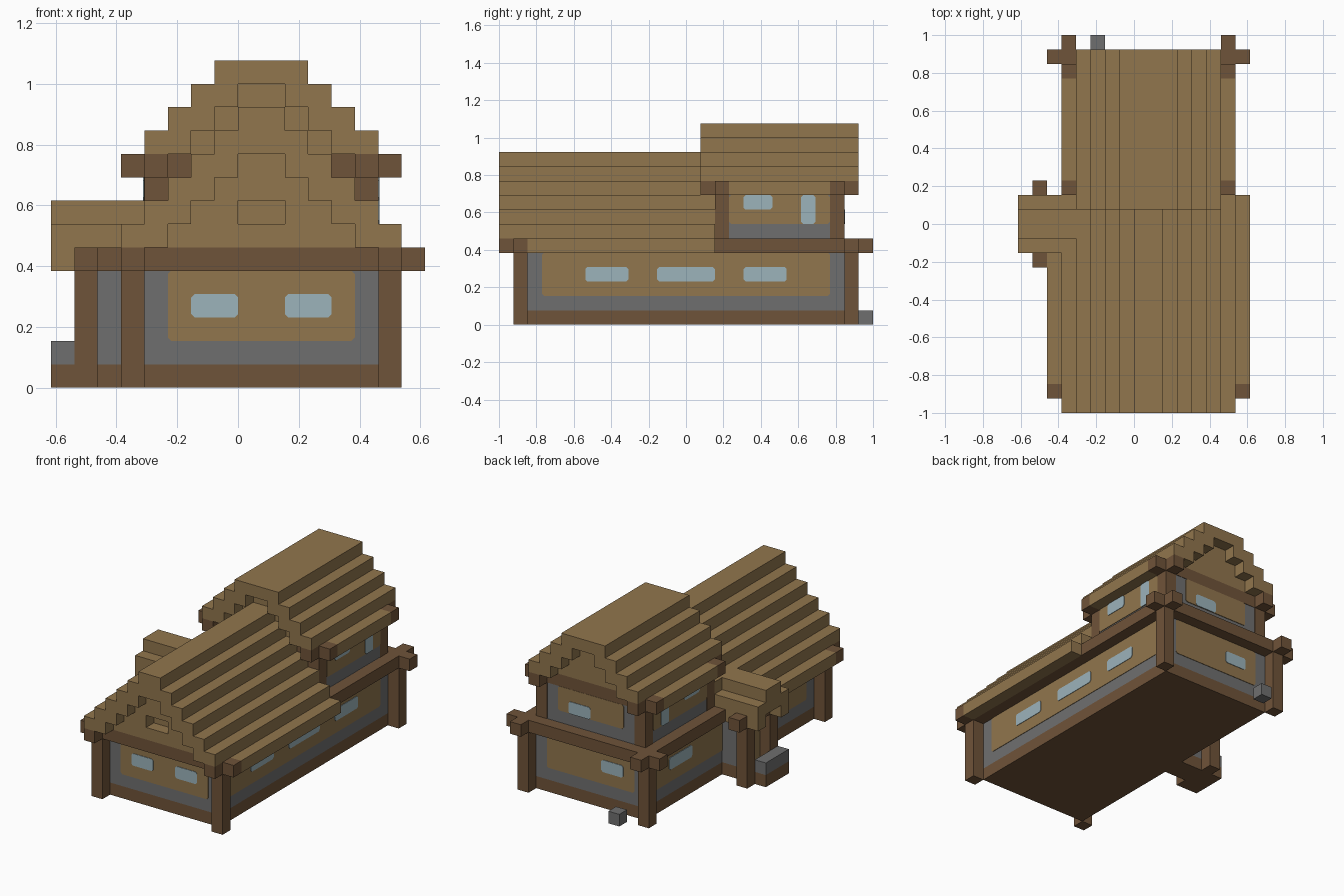
import bpy
import bmesh
from mathutils import Vector

if "Cube" in bpy.data.objects:
    bpy.data.objects.remove(bpy.data.objects["Cube"], do_unlink=True)

U = 1 / 13   # one block


def material(name, colour):
    m = bpy.data.materials.new(name)
    m.use_nodes = True
    m.diffuse_color = (*colour, 1)
    m.node_tree.nodes["Principled BSDF"].inputs["Base Color"].default_value = (*colour, 1)
    return m


tan = material("tan planks", (0.283, 0.18, 0.075))
brown = material("dark timber", (0.159, 0.087, 0.041))
stone = material("grey stone", (0.159, 0.159, 0.159))
glass = material("pale blue glass", (0.332, 0.452, 0.497))


def finish(name, bm, mat):
    bmesh.ops.recalc_face_normals(bm, faces=bm.faces)
    mesh = bpy.data.meshes.new(name)
    bm.to_mesh(mesh)
    bm.free()
    mesh.materials.append(mat)
    bpy.context.collection.objects.link(bpy.data.objects.new(name, mesh))


def blocks(name, mat, boxes):
    """One object from boxes given as (x range, y range, z range) in blocks."""
    bm = bmesh.new()
    for ranges in boxes:
        low, high = (Vector(p) * U for p in zip(*ranges))
        cube = bmesh.ops.create_cube(bm, size=1)
        for v in cube["verts"]:
            v.co = Vector([a + (b - a) * (c + 0.5) for a, b, c in zip(low, high, v.co)])
    finish(name, bm, mat)


def plate(name, mat, axis, at, side, z, thick):
    """Thin panel with clipped corners; axis is the wall normal, side the span along it."""
    c = 0.14
    (a, b), (p, q) = side, z
    outline = [(a + c, p), (b - c, p), (b, p + c), (b, q - c),
               (b - c, q), (a + c, q), (a, q - c), (a, p + c)]
    out = thick if at > 0 else -thick
    bm = bmesh.new()
    rings = []
    for depth in (at, at + out):
        rings.append([bm.verts.new(Vector((depth, s, h) if axis == "x" else (s, depth, h)) * U)
                      for s, h in outline])
    bm.faces.new(rings[0])
    bm.faces.new(rings[1])
    for i in range(len(outline)):
        j = (i + 1) % len(outline)
        bm.faces.new((rings[0][i], rings[0][j], rings[1][j], rings[1][i]))
    finish(name, bm, mat)


def roof_layers(centre, half, z, hole, along):
    """Two strips of a stepped roof, or one when there is no hole."""
    spans = [(centre - half, centre + half)]
    if hole > 0:
        spans = [(centre - half, centre - hole), (centre + hole, centre + half)]
    return [(s, along, (z, z + 1)) for s in spans]


# Lower storey
blocks("foundation", brown, [((-4, 6), (-11, 11), (0, 1))])
blocks("lower_walls", stone, [((-4, 6), (-11, 11), (1, 6))])
blocks("lower_posts", brown, [((x, x + 1), (y, y + 1), (0, 5)) for x in (-5, 6) for y in (-12, 11)])
blocks("lower_beams", brown,
       [((-6, 8), (y, y + 1), (5, 6)) for y in (-12, 11)] +
       [((x, x + 1), (-13, 13), (5, 6)) for x in (-5, 6)])
for at in (-11, 11):
    plate("lower_end_panel", tan, "y", at, (-3, 5), (2, 5), 0.04)
for at in (-4, 6):
    plate("lower_side_panel", tan, "x", at, (-10, 10), (2, 5), 0.04)

# Lower windows
for s in ((-2, 0), (2, 4)):
    plate("front_window", glass, "y", -11, s, (3, 4), 0.08)
plate("back_window", glass, "y", 11, (-2, 0), (3, 4), 0.08)
for s in ((-7, -4), (-2, 2), (4, 7)):
    plate("left_side_window", glass, "x", 6, s, (3, 4), 0.08)
for s in ((-7, -4), (5, 8)):
    plate("right_side_window", glass, "x", -4, s, (3, 4), 0.08)

# Main stepped roof with eaves
main = roof_layers(1, 7, 5, 6, (-11, 2))
for z in range(6, 12):
    main += roof_layers(1, 12 - z, z, 10 - z, (-13, 2))
blocks("main_roof", tan, main)

# Main gable with a square vent recess
gable = []
for z in range(6, 10):
    h = 10 - z
    gable.append(((1 - h, 1 + h), (-11, 2), (z, z + 1)))
    gable += roof_layers(1, h, z, 1 if z == 7 else 0, (-12, -11))
blocks("main_gable", tan, gable)

# Upper storey
INSET = 0.03
E, W, N, S = 6 - INSET, -4 + INSET, 11 - INSET, 2 + INSET
blocks("upper_walls", stone, [((W, E), (S, N), (6, 9.9))])
blocks("upper_posts", brown, [((x, x + 1), (y, y + 1), (6, 9)) for x in (-4, 5) for y in (2, 10)])
blocks("upper_beams", brown,
       [((-5, 7), (y, y + 1), (9, 10)) for y in (2, 10)] +
       [((x, x + 1), (1, 12), (9, 10)) for x in (-4, 5)])
for at in (W, E):
    plate("upper_side_panel", tan, "x", at, (3, 10), (7, 9), 0.05)
plate("upper_back_panel", tan, "y", N, (-2, 4), (7, 9), 0.05)

# Upper windows
for at in (W, E):
    plate("upper_side_window", glass, "x", at, (4, 6), (8, 9), 0.09)
    plate("upper_tall_window", glass, "x", at, (8, 9), (7, 9), 0.09)
plate("upper_back_window", glass, "y", N, (1, 3), (7, 8), 0.09)

# Upper stepped roof and gables
upper = roof_layers(1, 6, 9, 5, (3, 10))
for z in range(10, 14):
    upper += roof_layers(1, 15 - z, z, 13 - z, (1, 12))
blocks("upper_roof", tan, upper)
blocks("upper_gable", tan,
       [((z - 12, 14 - z), (2, 11), (z, z + 1)) for z in range(10, 13)])

# Side porch
blocks("porch_base", brown, [((-7, -4), (-1, 1), (0, 1)), ((-8, -7), (-2, 1), (0, 1))])
blocks("porch_walls", stone, [((-6, -4), (-1, 1), (1, 6))])
blocks("porch_posts", brown, [((-7, -6), (y, y + 1), (0, 5)) for y in (-2, 1)])
blocks("porch_beam", brown, [((-7, -6), (-3, 3), (5, 6))])
plate("porch_door", tan, "x", -6, (-1, 1), (1, 5), 0.05)
blocks("porch_step", stone, [((-8, -7), (-2, 1), (1, 2))])
blocks("porch_roof", tan,
       [((-8, -4), (-1, 1), (7, 8)), ((-8, -4), (-2, 2), (6, 7))] +
       [(x, y, (5, 6)) for x in ((-8, -7), (-6, -5)) for y in ((-2, -1), (1, 2))])

# Loose block behind the house
blocks("back_step", stone, [((-3, -2), (12, 13), (0, 1))])
